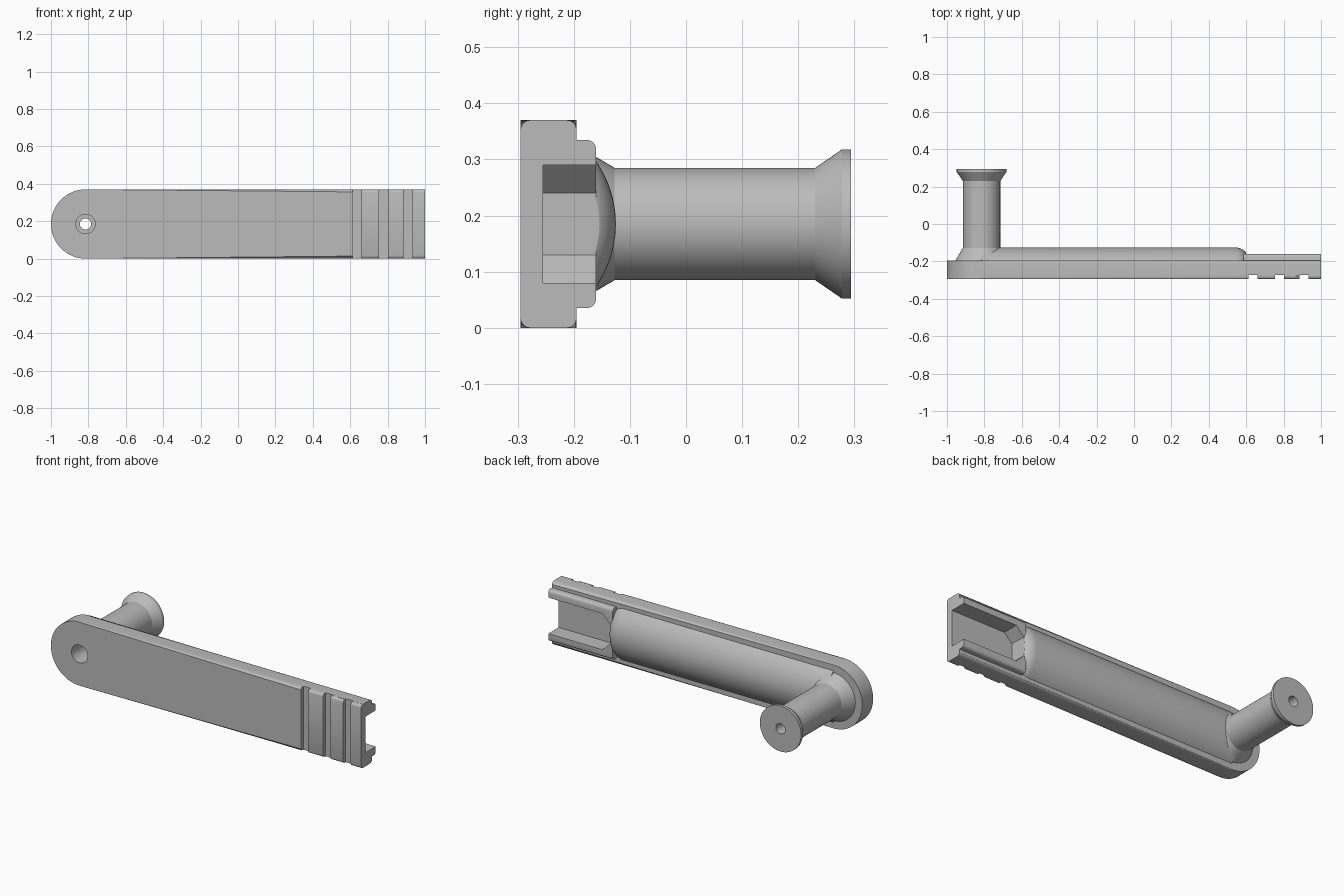
import bpy, bmesh
from math import sin, cos, acos, pi, radians

if "Cube" in bpy.data.objects:
    bpy.data.objects.remove(bpy.data.objects["Cube"])

grey = bpy.data.materials.new("satin grey")
grey.use_nodes = True
grey.diffuse_color = (0.5, 0.5, 0.5, 1)
grey.node_tree.nodes["Principled BSDF"].inputs["Base Color"].default_value = grey.diffuse_color

MID = 0.185      # middle height, also the radius of the rounded end
PIVOT = -0.815   # x of the knob axis


def loft(name, rings, bevel=None):
    """Skin closed rings of points; bevel picks the edges to round."""
    bm = bmesh.new()
    loops = [[bm.verts.new(p) for p in ring] for ring in rings]
    for a, b in zip(loops, loops[1:]):
        for i in range(len(a)):
            j = (i + 1) % len(a)
            bm.faces.new((a[i], a[j], b[j], b[i]))
    bm.faces.new(loops[0])
    bm.faces.new(loops[-1])
    if bevel:
        edges = [e for e in bm.edges if bevel(e.verts[0].co, e.verts[1].co)]
        bmesh.ops.bevel(bm, geom=edges, offset=0.017, segments=4,
                        profile=0.5, affect='EDGES')
    bmesh.ops.recalc_face_normals(bm, faces=bm.faces)
    mesh = bpy.data.meshes.new(name)
    bm.to_mesh(mesh)
    bm.free()
    mesh.materials.append(grey)
    obj = bpy.data.objects.new(name, mesh)
    bpy.context.collection.objects.link(obj)
    return obj


def prism(name, outline, y0, y1, bevel=None):
    return loft(name, [[(x, y, z) for x, z in outline] for y in (y0, y1)], bevel)


def box(name, x0, x1, y0, y1, z0, z1, bevel=None):
    return prism(name, [(x0, z0), (x1, z0), (x1, z1), (x0, z1)], y0, y1, bevel)


def lathe(name, profile, n=64):
    """Turn (radius, y) pairs around the knob axis."""
    return loft(name, [[(PIVOT + r * cos(2 * pi * i / n), y, MID + r * sin(2 * pi * i / n))
                        for i in range(n)] for r, y in profile])


# Handle plate with one rounded end and softened rim
arc = [radians(90 + 180 * i / 32) for i in range(33)]
outline = [(PIVOT + MID * cos(a), MID + MID * sin(a)) for a in arc]
plate = prism("handle_plate", outline + [(1, 0), (1, 2 * MID)], -0.295, -0.195,
              lambda a, b: abs(a.y - b.y) < 1e-5 and min(a.x, b.x) < 0.99)

# Raised end block that carries the pocket
rails = box("end_rails", 0.585, 1, -0.25, -0.16, 0.035, 0.335,
            lambda a, b: min(a.y, b.y) > -0.17 and abs(a.z - b.z) < 1e-5)

# Domed back, dropping away in a rounded nose
RADIUS, AXIS, BASE = 0.196, -0.321, -0.2
stations = [(PIVOT, 0)] + [(0.54 + 0.07 * sin(t), 0.06 * (1 - cos(t)))
                           for t in [pi / 2 * i / 8 for i in range(9)]]
rings = []
for x, drop in stations:
    r = RADIUS - drop
    half = acos((BASE - AXIS) / r)
    angles = [half * (i / 16 - 1) for i in range(33)]
    rings.append([(x, AXIS + r * cos(a), MID + r * sin(a)) for a in angles])
dome = loft("domed_back", rings)

# Turned knob with flared foot and flared tip
knob = lathe("knob", [(0.143, -0.2), (0.1, -0.127), (0.1, 0.23), (0.133, 0.278), (0.133, 0.294)])

# Cutters: stepped bore, chamfered pocket, grip grooves
bore = lathe("bore_cutter", [(0.052, -0.32), (0.052, 0.1), (0.03, 0.1), (0.03, 0.32)], 40)
pocket = prism("pocket_cutter", [(1.1, 0.08), (0.65, 0.08), (0.6, 0.13), (0.6, 0.24),
                                 (0.65, 0.29), (1.1, 0.29)], -0.255, -0.1)
grooves = [box("groove_cutter", x, x + 0.047, -0.35, -0.272, -0.1, 0.5)
           for x in (0.612, 0.755, 0.885)]

cuts = {plate: [bore, pocket] + grooves, rails: [pocket], dome: [bore, pocket], knob: [bore]}
for part, cutters in cuts.items():
    bpy.ops.object.select_all(action='DESELECT')
    part.select_set(True)
    bpy.context.view_layer.objects.active = part
    for cutter in cutters:
        mod = part.modifiers.new("cut", 'BOOLEAN')
        mod.operation = 'DIFFERENCE'
        mod.solver = 'EXACT'
        mod.object = cutter
        bpy.ops.object.modifier_apply(modifier=mod.name)
    bpy.ops.object.shade_smooth_by_angle(angle=radians(30))

for cutter in [bore, pocket] + grooves:
    bpy.data.objects.remove(cutter)
